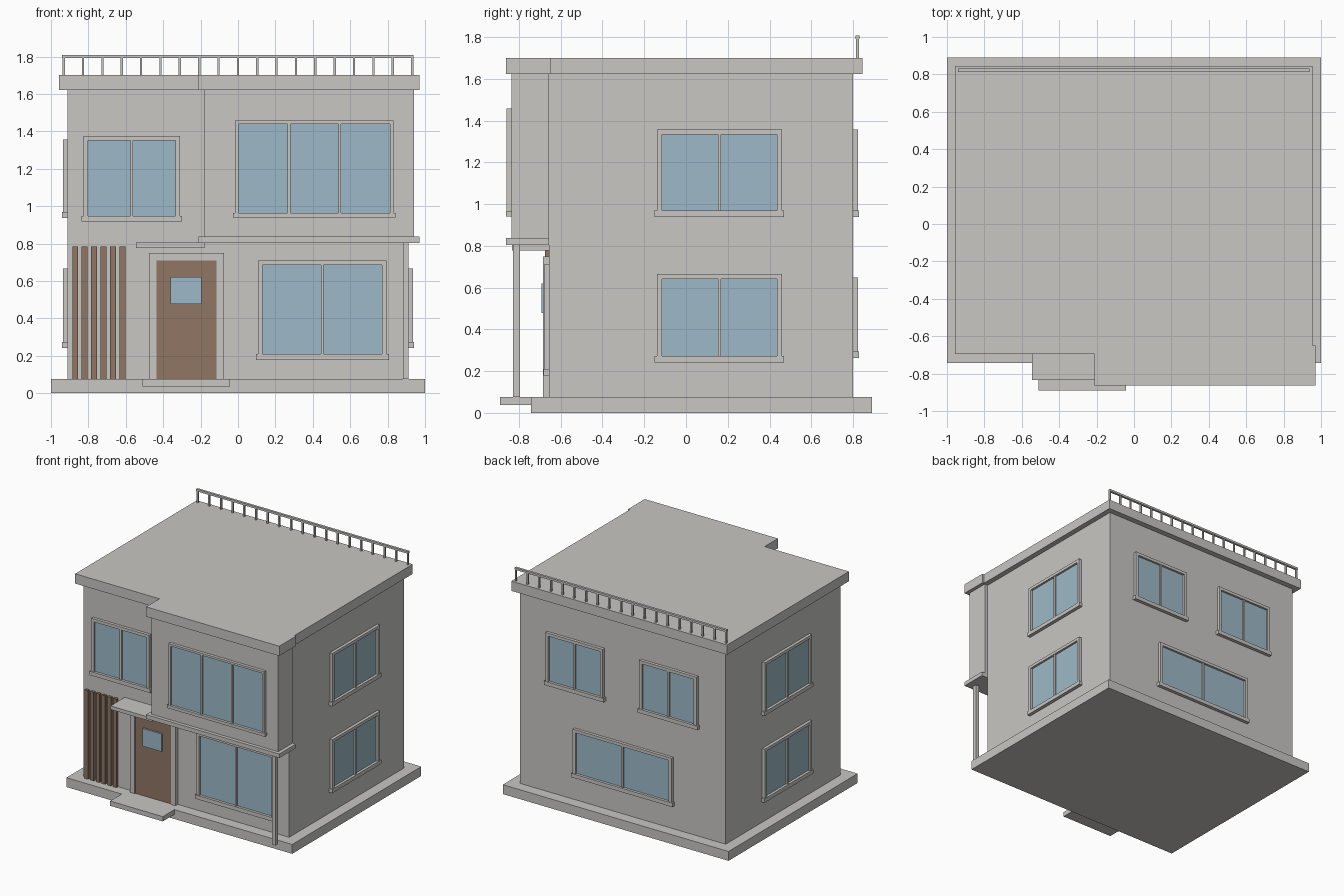
import bpy, bmesh
from math import radians
from mathutils import Matrix, Vector

cube = bpy.data.objects.get("Cube")
if cube:
    bpy.data.objects.remove(cube, do_unlink=True)


def material(name, rgb):
    m = bpy.data.materials.new(name)
    m.use_nodes = True
    m.diffuse_color = (*rgb, 1)
    m.node_tree.nodes["Principled BSDF"].inputs["Base Color"].default_value = (*rgb, 1)
    return m


GREY = material("warm grey plaster", (0.58, 0.57, 0.545))
BROWN = material("brown wood", (0.28, 0.18, 0.13))
GLASS = material("pale blue glass", (0.34, 0.49, 0.58))


def build(name, mat, boxes, turn=0):
    """One object from boxes given as (x0, x1, y0, y1, z0, z1), turned about z."""
    bm = bmesh.new()
    for x0, x1, y0, y1, z0, z1 in boxes:
        size = Matrix.Diagonal((x1 - x0, y1 - y0, z1 - z0, 1))
        mid = Vector((x0 + x1, y0 + y1, z0 + z1)) / 2
        bmesh.ops.create_cube(bm, size=1, matrix=Matrix.Translation(mid) @ size)
    bm.transform(Matrix.Rotation(radians(turn), 4, "Z"))
    mesh = bpy.data.meshes.new(name)
    bm.to_mesh(mesh)
    bm.free()
    mesh.materials.append(mat)
    obj = bpy.data.objects.new(name, mesh)
    bpy.context.collection.objects.link(obj)
    return obj


def window(name, turn, wall, mid, width, z0, z1, panes=2, edge=0.024, sill=0.031):
    """Framed window on a wall; mid runs to the right as seen facing the wall."""
    a, b = mid - width / 2, mid + width / 2
    y = -wall
    front = y - 0.024
    bar = 0.007
    frame = [(a - edge, a, front, y, z0, z1 + edge),
             (b, b + edge, front, y, z0, z1 + edge),
             (a, b, front, y, z1, z1 + edge),
             (a - edge - 0.011, b + edge + 0.011, y - 0.028, y, z0 - sill, z0)]
    for i in range(1, panes):
        x = a + width * i / panes
        frame.append((x - bar, x + bar, y - 0.02, y, z0, z1))
    build(name + "_frame", GREY, frame, turn)
    build(name + "_glass", GLASS, [(a, b, y - 0.007, y, z0, z1)], turn)


# Ground slab, step and walls
SIDE, FRONT, BACK, BAY = 0.912, 0.655, 0.80, 0.835
FLOOR, EAVES, ROOF = 0.075, 1.622, 1.70
build("ground_slab", GREY, [(-1, 1, -0.743, 0.89, 0, FLOOR)])
build("front_step", GREY, [(-0.51, -0.043, -0.89, -0.743, 0.037, FLOOR)])
build("main_walls", GREY, [(-SIDE, SIDE, -FRONT, BACK, FLOOR, EAVES)])

# Overhanging upper bay with its slab, canopy and post
build("bay_walls", GREY, [(-0.183, 0.941, -BAY, -FRONT, 0.837, EAVES)])
build("bay_floor", GREY, [(-0.21, 0.97, -0.863, -FRONT, 0.804, 0.837)])
build("door_canopy", GREY, [(-0.545, -0.18, -0.834, -FRONT, 0.777, 0.806)])
build("bay_post", GREY, [(0.882, SIDE, -0.828, -0.796, FLOOR, 0.804)])

# Roof slabs
build("main_roof", GREY, [(-0.957, 0.955, -0.694, 0.846, EAVES, ROOF)])
build("bay_roof", GREY, [(-0.21, 0.97, -0.863, -0.65, EAVES, ROOF)])

# Railing along the back of the roof
posts = [(x - 0.006, x + 0.006, 0.814, 0.828, ROOF, 1.793)
         for x in (-0.932 + 0.1035 * i for i in range(19))]
build("railing_posts", GREY, posts)
build("railing_top", GREY, [(-0.94, 0.937, 0.812, 0.831, 1.791, 1.808)])

# Door with frame and small pane
build("door_frame", GREY, [(-0.475, -0.435, -0.685, -FRONT, FLOOR, 0.75),
                           (-0.115, -0.075, -0.685, -FRONT, FLOOR, 0.75),
                           (-0.435, -0.115, -0.685, -FRONT, 0.71, 0.75)])
build("door", BROWN, [(-0.435, -0.115, -0.677, -FRONT, FLOOR, 0.71)])
build("door_pane", GLASS, [(-0.36, -0.195, -0.691, -0.677, 0.478, 0.62)])

# Wooden slat screen
build("wood_slats", BROWN, [(x, x + 0.031, -0.676, -FRONT, FLOOR, 0.784)
                            for x in (-0.886 + 0.0505 * i for i in range(6))])

# Front windows
window("front_lower_window", 0, FRONT, 0.451, 0.64, 0.209, 0.686)
window("front_upper_window", 0, FRONT, -0.568, 0.466, 0.948, 1.35)
window("bay_window", 0, BAY, 0.408, 0.812, 0.964, 1.44, panes=3, edge=0.017, sill=0.024)

# Side and back windows on both floors
for floor, z0, z1 in (("lower", 0.273, 0.642), ("upper", 0.968, 1.333)):
    window("left_" + floor + "_window", 90, SIDE, 0.16, 0.55, z0, z1)
    window("right_" + floor + "_window", -90, SIDE, -0.04, 0.55, z0, z1)
for side, mid in (("left", -0.415), ("right", 0.415)):
    window("back_upper_" + side + "_window", 180, BACK, mid, 0.46, 0.968, 1.333)
window("back_lower_window", 180, BACK, 0.01, 0.828, 0.293, 0.624)
